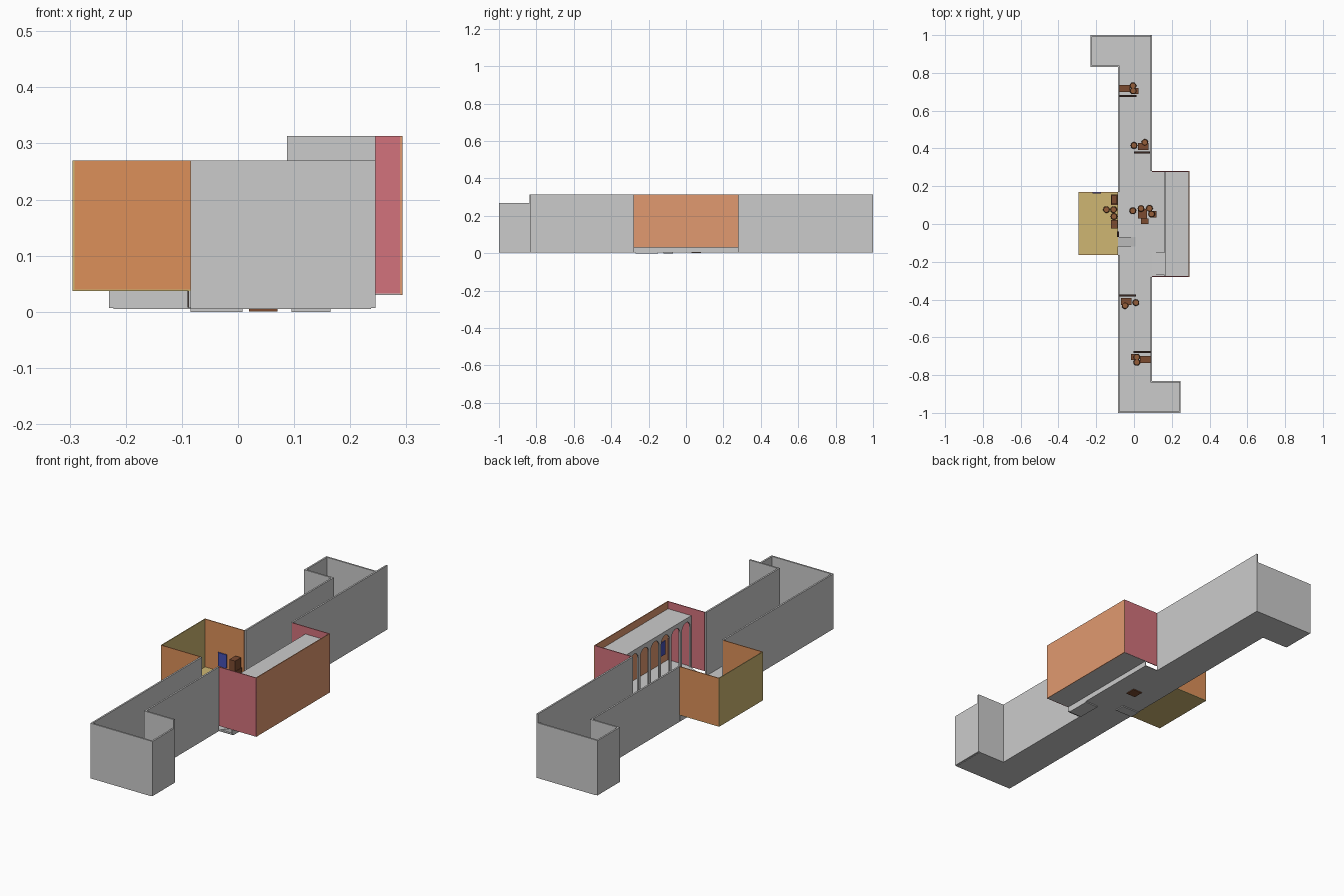
import bpy, bmesh, math

if "Cube" in bpy.data.objects:
    bpy.data.objects.remove(bpy.data.objects["Cube"])

def mat(name, c):
    m = bpy.data.materials.new(name)
    m.diffuse_color = (*c, 1)
    m.use_nodes = True
    m.node_tree.nodes["Principled BSDF"].inputs["Base Color"].default_value = m.diffuse_color
    return m

ORANGE = mat("orange", (0.72, 0.28, 0.10))
PEACH = mat("peach", (0.75, 0.32, 0.16))
PINK = mat("pink", (0.65, 0.17, 0.20))
TAN = mat("tan", (0.62, 0.47, 0.17))
WOOD = mat("wood", (0.20, 0.07, 0.03))
BARREL = mat("barrel", (0.30, 0.11, 0.04))
DARK = mat("dark_wood", (0.04, 0.02, 0.015))
BLUE = mat("blue", (0.06, 0.08, 0.45))

def make(name, bm, m=None):
    bmesh.ops.recalc_face_normals(bm, faces=bm.faces)
    me = bpy.data.meshes.new(name)
    bm.to_mesh(me)
    bm.free()
    ob = bpy.data.objects.new(name, me)
    bpy.context.collection.objects.link(ob)
    if m:
        me.materials.append(m)
    return ob

def prism(name, pts, vec, m=None):
    """Extrude a flat outline along vec."""
    bm = bmesh.new()
    f = bm.faces.new([bm.verts.new(p) for p in pts])
    r = bmesh.ops.extrude_face_region(bm, geom=[f])
    bmesh.ops.translate(bm, vec=vec, verts=[v for v in r["geom"] if isinstance(v, bmesh.types.BMVert)])
    return make(name, bm, m)

def box(name, x0, x1, y0, y1, z0, z1, m=None):
    return prism(name, [(x0, y0, z0), (x1, y0, z0), (x1, y1, z0), (x0, y1, z0)], (0, 0, z1 - z0), m)

def barrel(name, x, y, z, r=0.018, h=0.045):
    # Bulged cask from three stacked rings
    bm = bmesh.new()
    n = 12
    rings = [[bm.verts.new((x + q * r * math.cos(2 * math.pi * i / n), y + q * r * math.sin(2 * math.pi * i / n), z + t * h))
              for i in range(n)] for q, t in ((0.82, 0), (1, 0.5), (0.82, 1))]
    for a, b in zip(rings, rings[1:]):
        for i in range(n):
            bm.faces.new((a[i], a[(i + 1) % n], b[(i + 1) % n], b[i]))
    bm.faces.new(rings[0])
    bm.faces.new(rings[-1])
    return make(name, bm, BARREL)

T = 0.008          # wall thickness
F = 0.008          # floor top
L, R = -0.085, 0.095
LOW, HIGH = 0.27, 0.313

# Corridor floor with a bend at each end and the widened strip before the arcade
prism("corridor_floor", [(x, y, 0.005) for x, y in [
    (L, -1), (0.237, -1), (0.237, -0.83), (R, -0.83), (R, -0.28), (0.165, -0.28), (0.165, 0.28),
    (R, 0.28), (R, 1), (-0.222, 1), (-0.222, 0.83), (L, 0.83)]], (0, 0, F - 0.005))

# Corridor walls
box("left_wall_front", L, L + T, -1, -0.165, 0.007, LOW)
box("left_wall_back", L, L + T, 0.17, 0.83, 0.007, LOW)
box("right_wall_front", R - T, R, -0.83, -0.28, 0.007, HIGH)
box("right_wall_back", R - T, R, 0.28, 1, 0.007, HIGH)
box("front_end_wall", L, 0.245, -1, -1 + T, 0.007, LOW)
box("front_bend_side", 0.237, 0.245, -1, -0.83, 0.007, LOW)
box("front_bend_inner", R - T, 0.245, -0.83 - T, -0.83, 0.007, HIGH)
box("back_end_wall", -0.23, R, 1 - T, 1, 0.007, LOW)
box("back_bend_side", -0.23, -0.222, 0.83, 1, 0.007, LOW)
box("back_bend_inner", -0.23, L + T, 0.83, 0.83 + T, 0.007, LOW)

# Left side room, raised above the corridor
LZ = 0.037
box("left_room_floor", -0.295, L, -0.165, 0.17, LZ, LZ + 0.003, TAN)
box("left_room_riser", L - 0.003, L, -0.165, 0.17, 0.007, LZ)
box("left_room_side_wall", -0.295, -0.291, -0.165, 0.17, LZ, LOW, TAN)
box("left_room_front_wall", -0.295, L, -0.165, -0.161, LZ, LOW, ORANGE)
box("left_room_back_wall", -0.295, L, 0.166, 0.17, LZ, LOW, ORANGE)
box("left_poster", -0.22, -0.175, 0.161, 0.166, 0.065, 0.13, BLUE)
box("left_post", -0.09, -0.08, -0.068, -0.04, F, 0.06, DARK)

# Right gallery behind the arcade
GZ, CEIL = 0.03, 0.275
box("gallery_floor", 0.165, 0.29, -0.28, 0.28, GZ, GZ + 0.003)
box("gallery_riser", 0.162, 0.165, -0.28, 0.28, 0.007, GZ)
box("gallery_ceiling", 0.165, 0.289, -0.276, 0.276, CEIL, CEIL + 0.003)
box("gallery_outer_wall", 0.289, 0.293, -0.28, 0.28, GZ, HIGH, PEACH)
for n, y in (("front", -0.28), ("back", 0.276)):
    box("gallery_wall_" + n, R, 0.293, y, y + 0.004, GZ, HIGH, PINK)
box("gallery_poster", 0.285, 0.289, -0.25, -0.205, 0.07, 0.135, BLUE)

# Arcade: repeated round-headed openings
N = 7
pitch = 0.552 / N
for i in range(N):
    c = -0.276 + pitch * (i + 0.5)
    h, r = pitch / 2, pitch / 2 - 0.008
    pts = [(c - h, GZ), (c - h, CEIL), (c + h, CEIL), (c + h, GZ), (c + r, GZ)]
    pts += [(c + r * math.cos(math.pi * k / 10), 0.228 + r * math.sin(math.pi * k / 10)) for k in range(11)]
    pts += [(c - r, GZ)]
    prism(f"arch_{i}", [(0.165, y, z) for y, z in pts], (0.006, 0, 0))

# Ramps up to both side rooms
prism("left_ramp", [(0.008, -0.12, 0), (L, -0.12, 0), (L, -0.12, LZ + 0.003), (0.008, -0.12, F)], (0, 0.05, 0))
prism("right_ramp", [(R, -0.27, 0), (0.165, -0.27, 0), (0.165, -0.27, GZ + 0.003), (R, -0.27, F)], (0, 0.12, 0))

# Cover clusters along the corridor; each is repeated turned half round at the other end
for s, side in ((1, "back"), (-1, "front")):
    def b(name, x0, x1, y0, y1, z1, m):
        cx = 0.005
        xs = sorted((cx + s * (x0 - cx), cx + s * (x1 - cx)))
        ys = sorted((s * y0, s * y1))
        box(f"{name}_{side}", *xs, *ys, F, z1, m)
    b("outer_bench", -0.078, 0.012, 0.672, 0.684, 0.05, DARK)
    b("outer_crate", -0.078, -0.022, 0.70, 0.735, 0.045, WOOD)
    b("outer_small_crate", -0.01, 0.025, 0.688, 0.72, 0.04, WOOD)
    b("inner_bench", 0.0, 0.086, 0.373, 0.385, 0.05, DARK)
    b("inner_crate", 0.022, 0.078, 0.392, 0.43, 0.045, WOOD)
    for k, (x, y) in enumerate([(-0.005, 0.732), (-0.004, 0.705), (0.0, 0.416), (0.057, 0.432)]):
        barrel(f"barrel_{side}_{k}", 0.005 + s * (x - 0.005), s * y, F)

# Central pile and side room pile
box("centre_crate", 0.02, 0.07, 0.03, 0.08, 0.001, 0.055, WOOD)
box("centre_crate_low", 0.038, 0.078, 0.0, 0.03, F, 0.045, WOOD)
box("centre_crate_side", 0.085, 0.118, 0.035, 0.07, F, 0.045, WOOD)
for k, (x, y, z) in enumerate([(-0.006, 0.07, F), (0.037, 0.082, 0.055), (0.082, 0.083, F), (0.093, 0.053, 0.045)]):
    barrel(f"centre_barrel_{k}", x, y, z)
ZR = LZ + 0.003
box("side_crate_front", -0.122, -0.087, -0.025, 0.02, ZR, 0.085, WOOD)
box("side_crate_back", -0.122, -0.087, 0.10, 0.155, ZR, 0.095, WOOD)
box("side_crate_top", -0.12, -0.089, 0.105, 0.15, 0.095, 0.145, WOOD)
for k, (x, y) in enumerate([(-0.146, 0.076), (-0.108, 0.076), (-0.106, 0.04)]):
    barrel(f"side_barrel_{k}", x, y, ZR)
